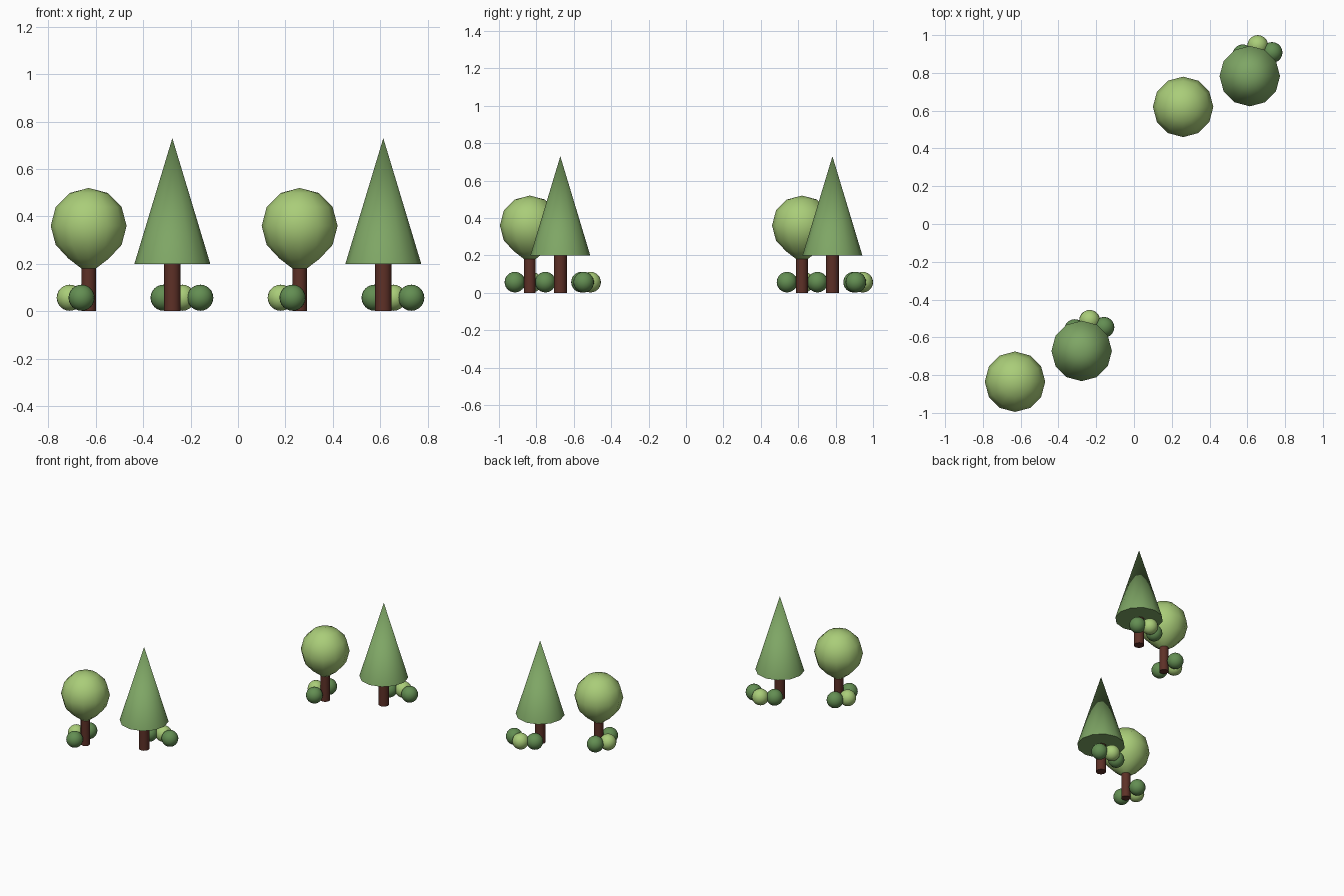
import bpy, bmesh
from math import cos, sin, pi

if "Cube" in bpy.data.objects:
    bpy.data.objects.remove(bpy.data.objects["Cube"])


def material(name, rgb):
    m = bpy.data.materials.new(name)
    m.diffuse_color = (*rgb, 1)
    m.use_nodes = True
    m.node_tree.nodes["Principled BSDF"].inputs["Base Color"].default_value = m.diffuse_color
    return m


BARK = material("bark", (0.11, 0.03, 0.02))
LIGHT = material("light_leaf", (0.40, 0.61, 0.19))
MID = material("mid_leaf", (0.21, 0.38, 0.13))
DARK = material("dark_leaf", (0.125, 0.27, 0.085))


def lathe(name, profile, at, mat, sides=12):
    """Revolve (radius, z) points, bottom to top; radius 0 makes a pole."""
    bm = bmesh.new()
    rings = []
    for r, z in profile:
        n = sides if r > 0 else 1
        rings.append([bm.verts.new((r * cos(2 * pi * i / sides),
                                    r * sin(2 * pi * i / sides), z)) for i in range(n)])
    for low, high in zip(rings, rings[1:]):
        for i in range(sides):
            j = (i + 1) % sides
            quad = [low[i % len(low)], low[j % len(low)],
                    high[j % len(high)], high[i % len(high)]]
            bm.faces.new(list(dict.fromkeys(quad)))
    if len(rings[0]) > 1:
        bm.faces.new(rings[0][::-1])
    if len(rings[-1]) > 1:
        bm.faces.new(rings[-1])
    mesh = bpy.data.meshes.new(name)
    bm.to_mesh(mesh)
    bm.free()
    finish(name, mesh, (*at, 0), mat)


def finish(name, mesh, loc, mat):
    ob = bpy.data.objects.new(name, mesh)
    bpy.context.collection.objects.link(ob)
    ob.location = loc
    mesh.materials.append(mat)
    bpy.ops.object.select_all(action='DESELECT')
    ob.select_set(True)
    bpy.context.view_layer.objects.active = ob
    bpy.ops.object.shade_smooth_by_angle(angle=pi / 4)


def bush(name, x, y, mat, r=0.055):
    bm = bmesh.new()
    bmesh.ops.create_uvsphere(bm, u_segments=20, v_segments=12, radius=r)
    mesh = bpy.data.meshes.new(name)
    bm.to_mesh(mesh)
    bm.free()
    finish(name, mesh, (x, y, 0.057), mat)


CROWN = [(0.03, 0.18), (0.085, 0.222), (0.139, 0.28), (0.16, 0.36),
         (0.139, 0.44), (0.08, 0.499), (0, 0.52)]

# Two identical groves, each with a round tree and a conifer
for g, (gx, gy) in {"front": (-0.63, -0.835), "back": (0.26, 0.62)}.items():
    # Round tree
    lathe(g + "_round_tree_trunk", [(0.031, 0), (0.031, 0.2)], (gx, gy), BARK)
    lathe(g + "_round_tree_crown", CROWN, (gx, gy), LIGHT)
    for i, (dx, dy, m) in enumerate([(-0.03, -0.08, DARK), (-0.08, 0.01, LIGHT),
                                     (-0.03, 0.083, DARK)]):
        bush(f"{g}_round_tree_bush_{i}", gx + dx, gy + dy, m)
    # Conifer
    cx, cy = gx + 0.353, gy + 0.163
    lathe(g + "_conifer_trunk", [(0.035, 0), (0.035, 0.21)], (cx, cy), BARK)
    lathe(g + "_conifer_crown", [(0.16, 0.2), (0, 0.73)], (cx, cy), MID)
    for i, (dx, dy, m) in enumerate([(-0.037, 0.113, DARK), (0.042, 0.162, LIGHT),
                                     (0.118, 0.125, DARK)]):
        bush(f"{g}_conifer_bush_{i}", cx + dx, cy + dy, m)
